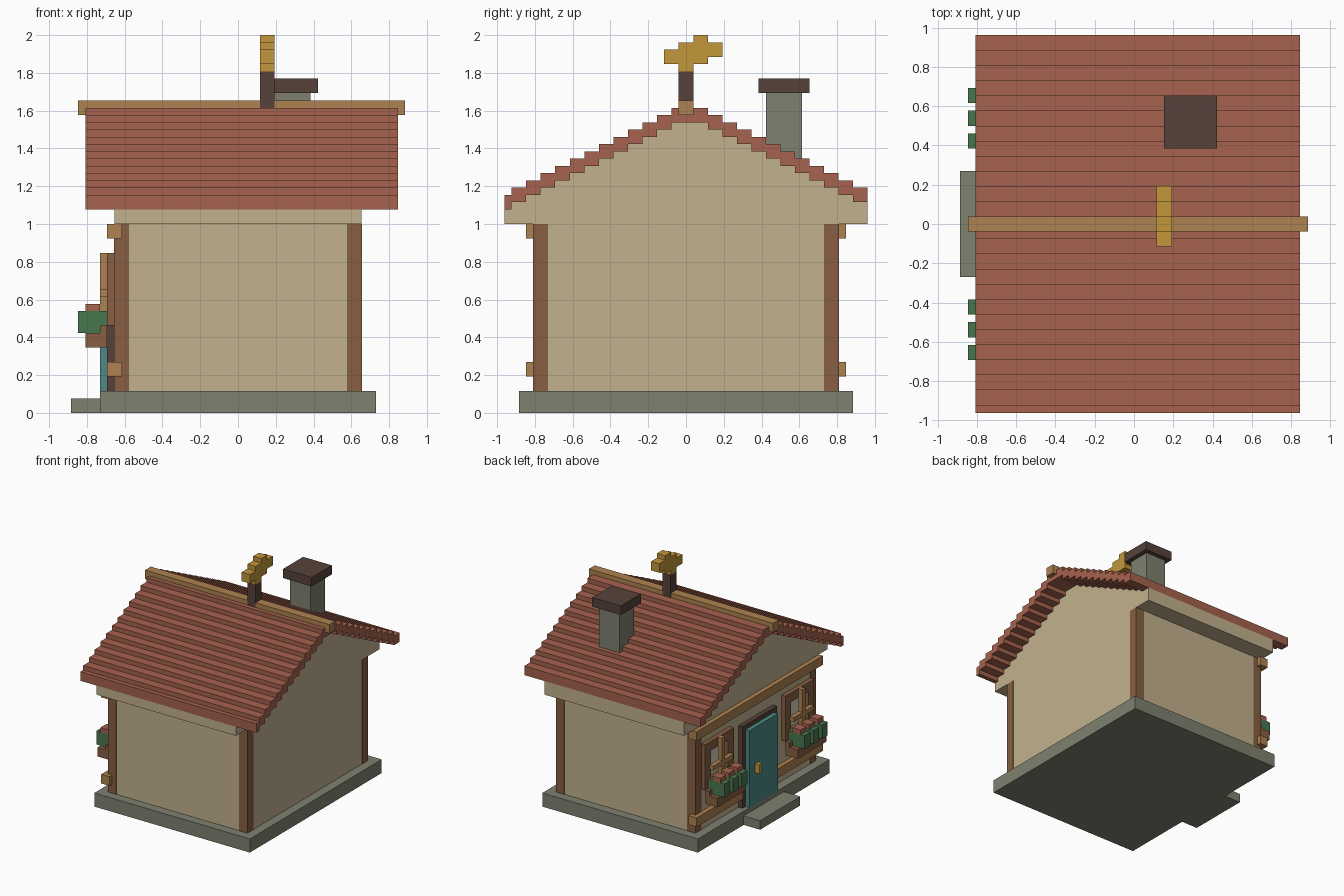
import bpy
import bmesh

cube = bpy.data.objects.get("Cube")
if cube:
    bpy.data.objects.remove(cube, do_unlink=True)

U = 1 / 26  # one building block


def material(name, code):
    """Flat material from an sRGB hex code."""
    rgb = []
    for i in (0, 2, 4):
        c = int(code[i:i + 2], 16) / 255
        rgb.append(c / 12.92 if c <= 0.04045 else ((c + 0.055) / 1.055) ** 2.4)
    mat = bpy.data.materials.new(name)
    mat.use_nodes = True
    color = (*rgb, 1)
    mat.diffuse_color = color
    mat.node_tree.nodes["Principled BSDF"].inputs["Base Color"].default_value = color
    return mat


plaster = material("plaster", "C2B18D")
brown_wood = material("brown wood", "885F42")
tan_wood = material("tan wood", "AE8250")
tile_red = material("tile red", "A6624E")
stone = material("stone grey", "7E8170")
dark_wood = material("dark wood", "56423A")
gold = material("gold", "C2973A")
teal = material("teal paint", "4C8886")
green = material("leaf green", "49764F")
glass = material("pale glass", "D0CCBC")


def finish(name, bm, mat):
    bmesh.ops.recalc_face_normals(bm, faces=bm.faces)
    mesh = bpy.data.meshes.new(name)
    bm.to_mesh(mesh)
    bm.free()
    mesh.materials.append(mat)
    obj = bpy.data.objects.new(name, mesh)
    bpy.context.collection.objects.link(obj)
    return obj


def boxes(name, mat, *spans):
    """Boxes given as (x0, x1, y0, y1, z0, z1) in blocks."""
    bm = bmesh.new()
    for x0, x1, y0, y1, z0, z1 in spans:
        verts = bmesh.ops.create_cube(bm, size=1)["verts"]
        for v in verts:
            v.co.x = (x1 if v.co.x > 0 else x0) * U
            v.co.y = (y1 if v.co.y > 0 else y0) * U
            v.co.z = (z1 if v.co.z > 0 else z0) * U
    return finish(name, bm, mat)


def mirror_y(span):
    x0, x1, y0, y1, z0, z1 = span
    return (x0, x1, -y1, -y0, z0, z1)


def prism(name, mat, profile, x0, x1):
    """Extrude a (y, z) outline along x."""
    bm = bmesh.new()
    face = bm.faces.new([bm.verts.new((x0 * U, y * U, z * U)) for y, z in profile])
    side = bmesh.ops.extrude_face_region(bm, geom=[face])["geom"]
    moved = [g for g in side if isinstance(g, bmesh.types.BMVert)]
    bmesh.ops.translate(bm, verts=moved, vec=((x1 - x0) * U, 0, 0))
    return finish(name, bm, mat)


# Stone footing, doorstep and plaster walls
boxes("footing", stone, (-19, 19, -23, 23, 0, 3))
boxes("doorstep", stone, (-23, -19, -7, 7, 0, 2))
boxes("walls", plaster, (-17, 17, -21, 21, 3, 26))

# Corner posts, a hair proud of the plaster
E = 0.05
for x0, x1, xname in ((-17 - E, -15, "door_side"), (15, 17 + E, "rear_side")):
    for y0, y1, yname in ((-21 - E, -19, "front"), (19, 21 + E, "back")):
        boxes(f"corner_post_{xname}_{yname}", brown_wood, (x0, x1, y0, y1, 3, 26))

# Stepped roof slab over a matching gable block
steps = [(-25, -24, 28)]
steps += [(-2 * k, 2 - 2 * k, 41 - k) for k in range(12, 0, -1)]
steps += [(0, 1, 40)]
steps += [(2 * k - 1, 2 * k + 1, 41 - k) for k in range(1, 13)]
under = []
for y0, y1, z in steps:
    for point in ((y0, z), (y1, z)):
        if not under or under[-1] != point:
            under.append(point)
over = [(y, z + 2) for y, z in under]
prism("roof", tile_red, over + under[::-1], -21, 22)
prism("gable", plaster, under + [(25, 26), (-25, 26)], -17, 17)
boxes("ridge_beam", tan_wood, (-22, 23, -1, 1, 41, 43))

# Chimney
boxes("chimney_stack", stone, (5, 10, 11, 16, 33, 44))
boxes("chimney_cap", dark_wood, (4, 11, 10, 17, 44, 46))

# Weather vane bird on its post
boxes("vane_post", dark_wood, (3, 5, -1 - E, 1 + E, 42, 47))
bird = [(-3, 48, 50), (-1, 47, 51), (1, 48, 52), (3, 49, 51)]
boxes("vane_bird", gold, *[(3, 5, y, y + 2, z0, z1) for y, z0, z1 in bird])

# Door and frame
boxes("door_frame", dark_wood, (-18, -17, -6, 6, 3, 21))
boxes("door", teal, (-19, -18, -5, 5, 3, 20))
boxes("door_handle", gold, (-20, -19, 2, 3, 10, 12))

# Horizontal beams on the door wall
boxes("upper_beam", tan_wood, (-18, -16, -22, 22, 24, 26))
lower = (-18, -16, 6, 22, 5, 7)
boxes("lower_beams", tan_wood, lower, mirror_y(lower))

# Windows with planters, one each side of the door
plants = [(y, y + 2) for y in (10, 13, 16)]
parts = [
    ("window_frame", brown_wood, [(-18, -17, 9, 11, 12, 22), (-18, -17, 17, 19, 12, 22),
                                  (-18, -17, 11, 17, 20, 22), (-18, -17, 11, 17, 12, 14)]),
    ("window_pane", glass, [(-17.2, -17, 11, 17, 14, 20)]),
    ("window_bars", tan_wood, [(-19, -18, 13.5, 14.5, 12, 22), (-19, -18, 10.5, 17.5, 16, 17)]),
    ("planter", brown_wood, [(-21, -18, 9, 19, 9, 11), (-19, -18, 9, 19, 11, 12)]),
    ("leaves", green, [(-22, -19, a, b, 11, 14) for a, b in plants]
     + [(-19, -18, a, b, 12, 14) for a, b in plants]),
    ("flowers", tile_red, [(-21, -19, a, b, 14, 15) for a, b in plants]),
]
for name, mat, spans in parts:
    boxes(name + "_back", mat, *spans)
    boxes(name + "_front", mat, *[mirror_y(s) for s in spans])
